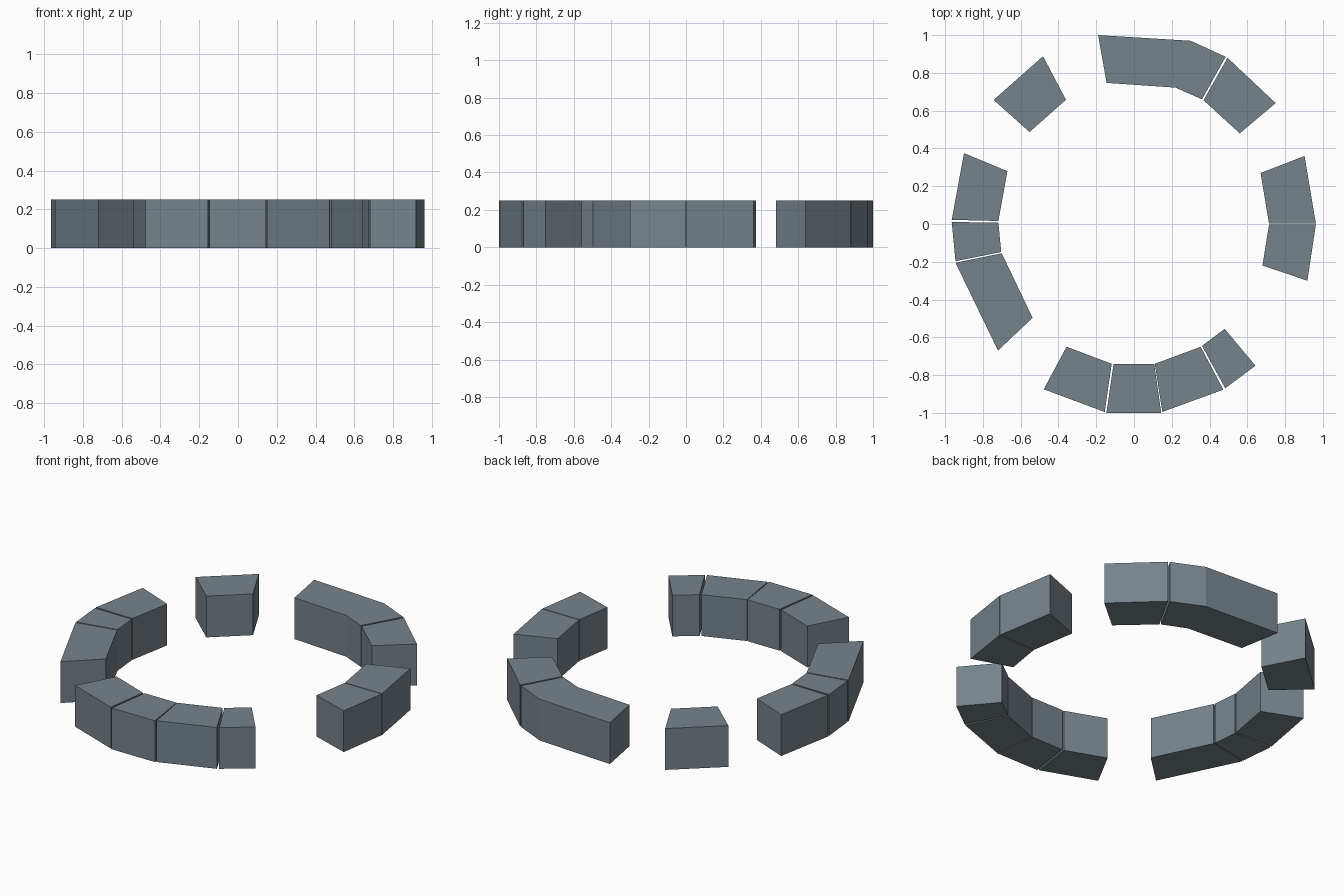
import bpy, bmesh

if "Cube" in bpy.data.objects:
    bpy.data.objects.remove(bpy.data.objects["Cube"])

HEIGHT = 0.25

# Slate blue-grey stone
stone = bpy.data.materials.new("slate")
stone.diffuse_color = (0.18, 0.226, 0.26, 1)
stone.use_nodes = True
stone.node_tree.nodes["Principled BSDF"].inputs["Base Color"].default_value = stone.diffuse_color

# Plan outline of each wall block: outer edge clockwise, then inner edge back
BLOCKS = {
    "back_left_block": [(-.743, .657), (-.482, .888), (-.36, .658), (-.553, .487)],
    "back_long_block": [(-.19, 1), (.30, .97), (.485, .885),
                        (.36, .66), (.22, .722), (-.145, .747)],
    "back_right_block": [(.495, .88), (.75, .64), (.56, .48), (.368, .655)],
    "right_upper_block": [(.903, .36), (.963, .002), (.715, .002), (.67, .27)],
    "right_lower_block": [(.963, -.002), (.918, -.30), (.68, -.22), (.715, -.002)],
    "front_right_end_block": [(.643, -.75), (.483, -.87), (.36, -.645), (.48, -.555)],
    "front_right_block": [(.473, -.877), (.15, -.995), (.11, -.74), (.353, -.65)],
    "front_middle_block": [(.144, -1), (-.146, -1), (-.108, -.74), (.107, -.74)],
    "front_left_block": [(-.155, -.995), (-.478, -.875), (-.357, -.65), (-.118, -.74)],
    "left_long_block": [(-.72, -.67), (-.945, -.205), (-.70, -.155), (-.537, -.497)],
    "left_middle_block": [(-.945, -.197), (-.965, .01), (-.718, .008), (-.703, -.148)],
    "left_upper_block": [(-.965, .022), (-.90, .375), (-.67, .28), (-.718, .016)],
}


def block(name, outline):
    """Extrude a plan outline into a closed, flat-faced block."""
    bm = bmesh.new()
    base = bm.faces.new([bm.verts.new((x, y, 0)) for x, y in outline])
    top = bmesh.ops.extrude_face_region(bm, geom=[base], use_keep_orig=True)["geom"]
    for v in top:
        if isinstance(v, bmesh.types.BMVert):
            v.co.z = HEIGHT
    bmesh.ops.recalc_face_normals(bm, faces=bm.faces)
    mesh = bpy.data.meshes.new(name)
    bm.to_mesh(mesh)
    bm.free()
    mesh.materials.append(stone)
    bpy.context.collection.objects.link(bpy.data.objects.new(name, mesh))


# Broken ring of blocks
for name, outline in BLOCKS.items():
    block(name, outline)
